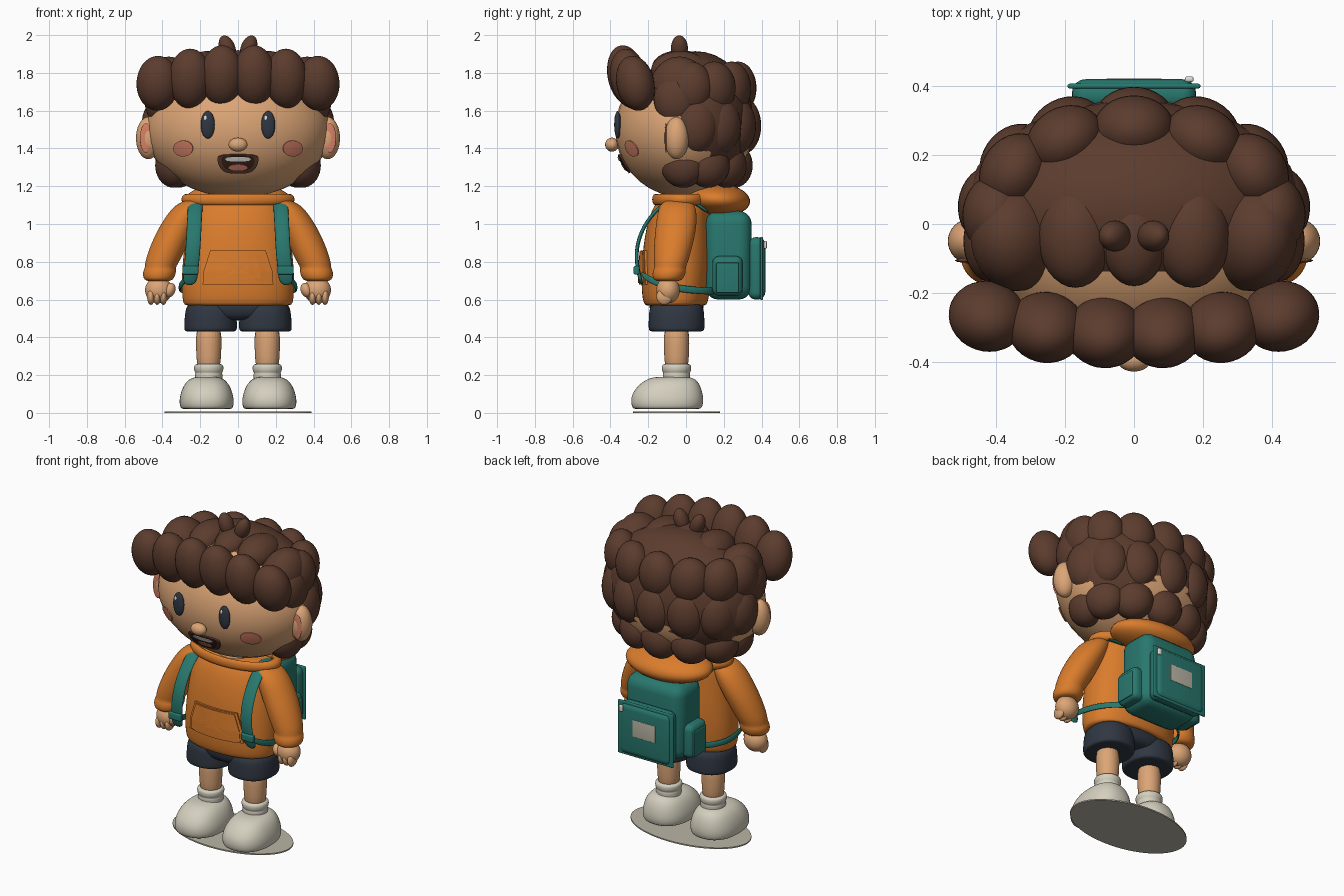
import bpy, bmesh
from math import sin, cos, pi, sqrt, copysign, radians
from mathutils import Vector, Matrix, Euler

if "Cube" in bpy.data.objects:
    bpy.data.objects.remove(bpy.data.objects["Cube"])


def colour(name, *srgb):
    lin = [((c / 255 + 0.055) / 1.055) ** 2.4 for c in srgb] + [1]
    m = bpy.data.materials.new(name)
    m.use_nodes = True
    m.diffuse_color = lin
    bsdf = m.node_tree.nodes["Principled BSDF"]
    bsdf.inputs["Base Color"].default_value = lin
    bsdf.inputs["Roughness"].default_value = 0.8
    return m


HAIR = colour("hair brown", 92, 60, 46)
SKIN = colour("skin tan", 220, 165, 118)
ORANGE = colour("hoodie orange", 218, 124, 44)
TEAL = colour("pack teal", 40, 120, 110)
NAVY = colour("dark navy", 48, 55, 66)
CREAM = colour("shoe cream", 212, 207, 190)
PINK = colour("blush pink", 214, 128, 102)
MOUTH = colour("mouth dark", 62, 34, 28)
WHITE = colour("off white", 225, 222, 214)
STONE = colour("stone grey", 186, 181, 165)


def finish(name, bm, mat, smooth=True, mods=()):
    bmesh.ops.recalc_face_normals(bm, faces=bm.faces[:])
    me = bpy.data.meshes.new(name)
    for f in bm.faces:
        f.smooth = smooth
    bm.to_mesh(me)
    bm.free()
    ob = bpy.data.objects.new(name, me)
    me.materials.append(mat)
    bpy.context.collection.objects.link(ob)
    for kind, props in mods:
        md = ob.modifiers.new(kind.title(), kind)
        for k, v in props.items():
            setattr(md, k, v)
    return ob


def ball(name, loc, radii, mat, rot=(0, 0, 0)):
    bm = bmesh.new()
    mtx = Matrix.LocRotScale(Vector(loc), Euler(rot), Vector(radii))
    bmesh.ops.create_uvsphere(bm, u_segments=32, v_segments=18, radius=1, matrix=mtx)
    return finish(name, bm, mat)


def sup(v, e):
    return copysign(abs(v) ** e, v)


def loft(name, rings, mat, e=1.0, sub=2, n=24):
    """Rings are (x, y, z, rx, ry), stacked and capped."""
    bm = bmesh.new()
    angles = [2 * pi * i / n for i in range(n)]
    loops = [[bm.verts.new((x + rx * sup(cos(a), e), y + ry * sup(sin(a), e), z)) for a in angles]
             for x, y, z, rx, ry in rings]
    for lo, hi in zip(loops, loops[1:]):
        for i in range(n):
            j = (i + 1) % n
            bm.faces.new((lo[i], lo[j], hi[j], hi[i]))
    bm.faces.new(loops[0])
    bm.faces.new(loops[-1])
    mods = [("SUBSURF", dict(levels=sub, render_levels=sub))] if sub else []
    return finish(name, bm, mat, sub > 0, mods)


def box(name, loc, size, mat, bevel):
    bm = bmesh.new()
    bmesh.ops.create_cube(bm, size=1, matrix=Matrix.LocRotScale(Vector(loc), None, Vector(size)))
    return finish(name, bm, mat, True, [("BEVEL", dict(width=bevel, segments=5))])


def ribbon(name, path, axis, width, mat, thick=0.022):
    bm = bmesh.new()
    half = Vector(axis) * width / 2
    rows = [(bm.verts.new(Vector(p) - half), bm.verts.new(Vector(p) + half)) for p in path]
    for (a, b), (c, d) in zip(rows, rows[1:]):
        bm.faces.new((a, b, d, c))
    return finish(name, bm, mat, True, [("SOLIDIFY", dict(thickness=thick, offset=0)),
                                        ("SUBSURF", dict(levels=2, render_levels=2))])


def plate(name, outline, surface, lift, mat, thick=0.006):
    """Thin patch of (x, z) outline laid on the front surface."""
    bm = bmesh.new()
    n = len(outline)
    cx, cz = sum(p[0] for p in outline) / n, sum(p[1] for p in outline) / n
    put = lambda x, z: bm.verts.new((x, surface(x, z) - lift, z))
    mid, prev = put(cx, cz), None
    for k in (0.35, 0.7, 1):
        ring = [put(cx + (x - cx) * k, cz + (z - cz) * k) for x, z in outline]
        for i in range(n):
            j = (i + 1) % n
            bm.faces.new((prev[i], prev[j], ring[j], ring[i]) if prev else (mid, ring[j], ring[i]))
        prev = ring
    return finish(name, bm, mat, False, [("SOLIDIFY", dict(thickness=thick, offset=0))])


def oval(x, z, rx, rz, e=1.0, rz_low=None, n=32):
    pts = []
    for i in range(n):
        c, s = cos(2 * pi * i / n), sin(2 * pi * i / n)
        pts.append((x + rx * sup(c, e), z + (rz if s > 0 or rz_low is None else rz_low) * s))
    return pts


# Head and face
HC, HR = (0, -0.01, 1.5), (0.49, 0.365, 0.36)


def face_y(x, z):
    return HC[1] - HR[1] * sqrt(max(0, 1 - (x / HR[0]) ** 2 - ((z - HC[2]) / HR[2]) ** 2))


ball("head", HC, HR, SKIN)
ball("neck", (0, 0, 1.13), (0.13, 0.12, 0.09), SKIN)
ball("nose", (0, -0.392, 1.42), (0.05, 0.036, 0.037), SKIN)
for s, side in ((1, "left"), (-1, "right")):
    ball(f"{side}_ear", (s * 0.475, -0.05, 1.455), (0.065, 0.065, 0.112), SKIN)
    ball(f"{side}_inner_ear", (s * 0.487, -0.106, 1.455), (0.032, 0.006, 0.078), PINK)
    ball(f"{side}_eye", (s * 0.16, face_y(0.16, 1.525) - 0.008, 1.525), (0.037, 0.018, 0.073), NAVY)
    ball(f"{side}_eye_glint", (s * 0.16 - 0.012, face_y(0.16, 1.56) - 0.024, 1.56), (0.009, 0.005, 0.014), WHITE)
    plate(f"{side}_cheek", oval(s * 0.29, 1.4, 0.052, 0.042), face_y, 0.006, PINK)
plate("mouth_rim", oval(0, 1.35, 0.108, 0.018, 0.55, 0.08), face_y, 0.008, HAIR, 0.009)
plate("mouth_inside", oval(0, 1.347, 0.088, 0.012, 0.55, 0.064), face_y, 0.013, MOUTH)
plate("teeth", oval(0, 1.344, 0.068, 0.011, 0.4), face_y, 0.017, WHITE)
plate("tongue", oval(0, 1.3, 0.05, 0.016), face_y, 0.017, PINK)

# Hair: cap, crown lobes, fringe, ringed rows round the back and two tufts
ball("hair_cap", (0, 0.05, 1.54), (0.49, 0.31, 0.375), HAIR)
ball("crown_middle", (0, -0.03, 1.83), (0.1, 0.15, 0.09), HAIR)
for s in (-1, 1):
    ball("crown_lobe", (s * 0.17, -0.03, 1.815), (0.11, 0.155, 0.1), HAIR, (0, s * 0.2, 0))
    ball("crown_side", (s * 0.34, -0.035, 1.71), (0.13, 0.16, 0.18), HAIR, (0, s * 0.3, 0))
    ball("tuft", (s * 0.056, -0.035, 1.93), (0.042, 0.045, 0.071), HAIR, (0, s * 0.35, 0))
    ball("temple_hair", (s * 0.41, -0.05, 1.66), (0.085, 0.12, 0.14), HAIR)
    for x, y, z, rz in ((0.085, -0.315, 1.785, 0.163), (0.255, -0.3, 1.77, 0.16), (0.425, -0.268, 1.745, 0.147)):
        ball("fringe_lobe", (s * x, y, z), (0.113, 0.1, rz), HAIR, (0.2, -s * x * 0.2, s * x * 0.4))

ROWS = (("upper", 1.72, 0.4, 0.25, 0.14, 90), ("middle", 1.52, 0.415, 0.275, 0.15, 84),
        ("lower", 1.31, 0.345, 0.23, 0.118, 100))
for row, z, rx, ry, rz, reach in ROWS:
    for i in range(-3, 4):
        a = radians(reach * i / 3)
        ball(f"{row}_back_hair", (rx * sin(a), 0.025 + ry * cos(a), z), (0.118, 0.098, rz), HAIR, (0, 0, -a))

# Hoodie
BODY = [(0, -0.055, 0.565, 0.27, 0.15), (0, -0.055, 0.572, 0.293, 0.17), (0, -0.055, 0.64, 0.3, 0.182),
        (0, -0.05, 0.75, 0.3, 0.187), (0, -0.045, 0.9, 0.285, 0.182), (0, -0.035, 1.03, 0.265, 0.165),
        (0, -0.015, 1.11, 0.24, 0.15), (0, 0, 1.15, 0.19, 0.12)]
loft("hoodie_body", BODY, ORANGE, 0.9)


def body_y(x, z):
    for a, b in zip(BODY, BODY[1:]):
        if a[2] <= z <= b[2]:
            t = (z - a[2]) / (b[2] - a[2])
            y, rx, ry = (a[k] + (b[k] - a[k]) * t for k in (1, 3, 4))
            return y - ry * sqrt(max(0, 1 - abs(x / rx) ** 2.2)) ** 0.95


def pouch(grow):
    corners = [(-0.185, 0.68), (0.185, 0.68), (0.18, 0.75), (0.145, 0.86), (-0.145, 0.86), (-0.18, 0.75)]
    pts = []
    for (x0, z0), (x1, z1) in zip(corners, corners[1:] + corners[:1]):
        pts += [((x0 + (x1 - x0) * k / 6) * grow, 0.77 + (z0 + (z1 - z0) * k / 6 - 0.77) * grow) for k in range(6)]
    return pts


plate("pouch_hem", pouch(1), body_y, 0.004, ORANGE, 0.014)
plate("pouch_panel", pouch(0.92), body_y, 0.009, ORANGE, 0.014)
bpy.ops.mesh.primitive_torus_add(location=(0, -0.02, 1.13), major_radius=0.27, minor_radius=0.03,
                                 major_segments=48, minor_segments=12)
collar = bpy.context.object
collar.name = "collar"
collar.scale = (1, 0.53, 1)
collar.data.materials.append(ORANGE)
bpy.ops.object.shade_smooth()
ball("hood", (0, 0.165, 1.13), (0.28, 0.175, 0.088), ORANGE, (-0.08, 0, 0))

ARM = [(0.21, -0.04, 1.135, 0.03, 0.04), (0.25, -0.045, 1.11, 0.085, 0.1), (0.31, -0.05, 1.0, 0.1, 0.11),
       (0.36, -0.065, 0.9, 0.1, 0.105), (0.402, -0.08, 0.8, 0.092, 0.092), (0.412, -0.085, 0.768, 0.08, 0.082),
       (0.415, -0.088, 0.75, 0.09, 0.09), (0.42, -0.095, 0.71, 0.083, 0.083), (0.42, -0.097, 0.695, 0.06, 0.06)]

# Paired limbs, footwear and straps
for s, side in ((1, "left"), (-1, "right")):
    loft(f"{side}_sleeve", [(s * x, y, z, rx, ry) for x, y, z, rx, ry in ARM], ORANGE)
    ball(f"{side}_hand", (s * 0.42, -0.095, 0.65), (0.072, 0.062, 0.07), SKIN)
    ball(f"{side}_thumb", (s * 0.362, -0.115, 0.65), (0.03, 0.035, 0.04), SKIN, (0, -s * 0.4, 0))
    for k in range(3):
        ball(f"{side}_finger", (s * (0.395 + 0.033 * k), -0.115, 0.615), (0.02, 0.042, 0.043), SKIN)

    loft(f"{side}_shorts_leg", [(s * 0.145, -0.05, z, rx, ry) for z, rx, ry in (
        (0.43, 0.1, 0.1), (0.43, 0.138, 0.146), (0.45, 0.142, 0.15), (0.52, 0.138, 0.148), (0.6, 0.125, 0.14))], NAVY, 0.9)
    loft(f"{side}_leg", [(s * 0.155, -0.05, z, r, r) for z, r in ((0.2, 0.062), (0.33, 0.067), (0.48, 0.072))], SKIN)
    loft(f"{side}_sock", [(s * 0.155, -0.05, z, r, r) for z, r in (
        (0.15, 0.075), (0.19, 0.072), (0.205, 0.074), (0.212, 0.07), (0.222, 0.078), (0.25, 0.08), (0.262, 0.066))], CREAM)
    loft(f"{side}_shoe", [(s * 0.166, y, z, rx, ry) for y, z, rx, ry in (
        (-0.1, 0.02, 0.12, 0.165), (-0.1, 0.022, 0.14, 0.185), (-0.1, 0.06, 0.147, 0.195), (-0.098, 0.11, 0.138, 0.187),
        (-0.085, 0.16, 0.115, 0.155), (-0.075, 0.187, 0.08, 0.115), (-0.07, 0.192, 0.04, 0.06))], CREAM, 0.85)

    ribbon(f"{side}_shoulder_strap", [(s * x, y, z) for x, y, z in (
        (0.19, 0.13, 1.05), (0.21, 0.02, 1.14), (0.225, -0.1, 1.13), (0.23, -0.2, 1.03), (0.235, -0.25, 0.93),
        (0.24, -0.265, 0.84), (0.25, -0.255, 0.75), (0.257, -0.23, 0.67))], (1, 0, 0), 0.085, TEAL)
    box(f"{side}_buckle", (s * 0.252, -0.262, 0.755), (0.085, 0.03, 0.045), TEAL, 0.008)
    ribbon(f"{side}_lower_strap", [(s * x, y, z) for x, y, z in (
        (0.25, -0.24, 0.74), (0.285, -0.19, 0.7), (0.315, -0.08, 0.665), (0.3, 0.03, 0.65), (0.24, 0.12, 0.645),
        (0.16, 0.16, 0.645))], (0, 0, 1), 0.04, TEAL, 0.014)
    box(f"{side}_pack_pocket", (s * 0.205, 0.22, 0.725), (0.09, 0.16, 0.21), TEAL, 0.035)
    box(f"{side}_pack_pocket_panel", (s * 0.249, 0.22, 0.715), (0.012, 0.12, 0.16), TEAL, 0.005)

loft("shorts_waist", [(0, -0.05, z, rx, ry) for z, rx, ry in (
    (0.49, 0.1, 0.08), (0.5, 0.24, 0.13), (0.56, 0.275, 0.148), (0.6, 0.265, 0.14))], NAVY)

# Backpack
box("pack_body", (0, 0.225, 0.835), (0.4, 0.245, 0.47), TEAL, 0.07)
box("pack_front_pocket", (0, 0.375, 0.765), (0.36, 0.09, 0.33), TEAL, 0.04)
box("pack_pocket_piping", (0, 0.4, 0.765), (0.385, 0.014, 0.335), TEAL, 0.006)
box("pack_pocket_panel", (0, 0.41, 0.75), (0.3, 0.016, 0.25), TEAL, 0.007)
box("pack_label", (0, 0.418, 0.785), (0.16, 0.008, 0.105), STONE, 0.002)
box("zip_pull", (0.16, 0.42, 0.89), (0.025, 0.016, 0.04), WHITE, 0.006)

# Ground disc
loft("base_disc", [(0, -0.05, z, 0.39, 0.23) for z in (0, 0.008)], STONE, 1, 0, 48)
